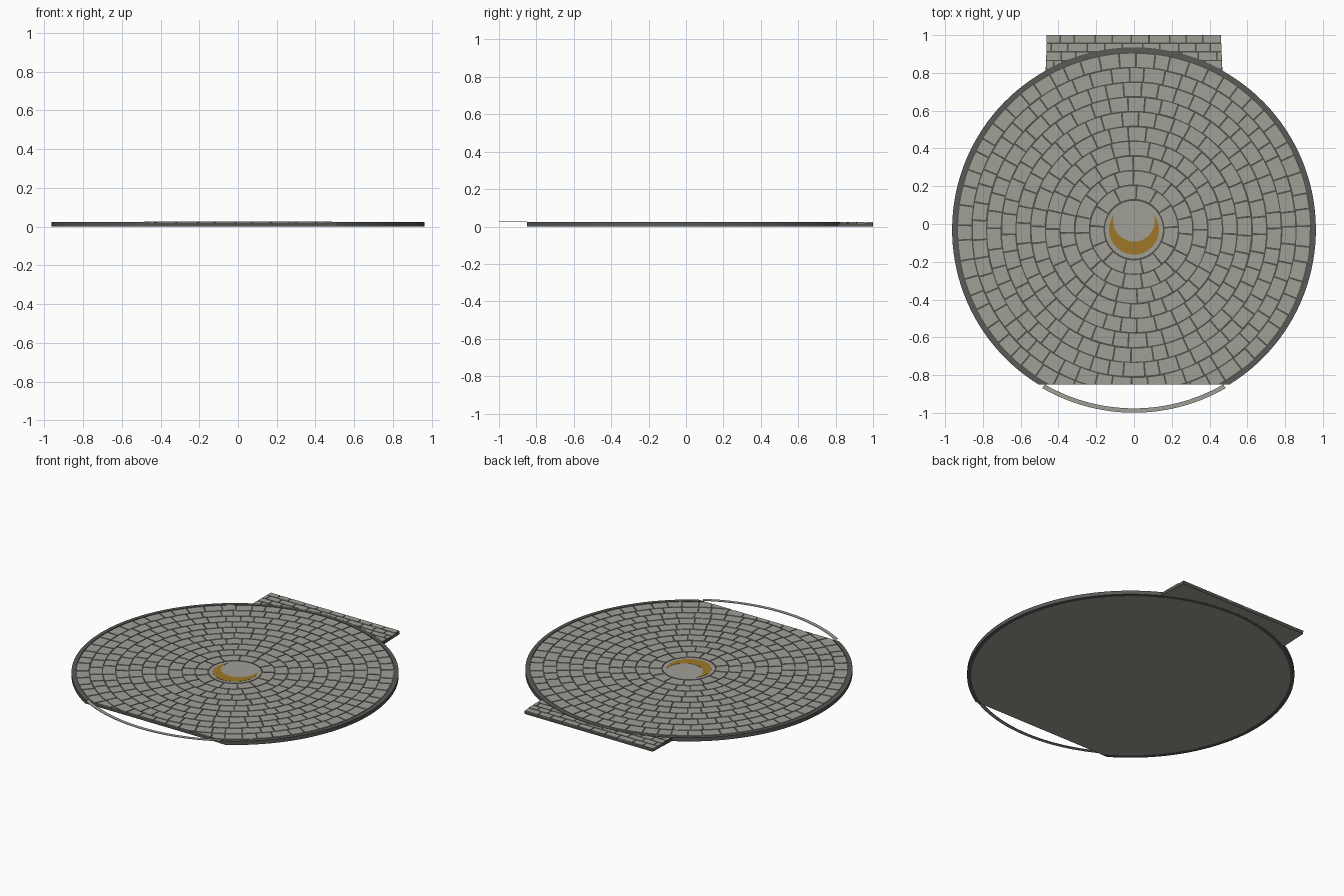
import bpy, bmesh, math, random
from math import sin, cos, pi, sqrt

if "Cube" in bpy.data.objects:
    bpy.data.objects.remove(bpy.data.objects["Cube"])

random.seed(4)
CY, R, FLAT = -0.03, 0.963, -0.85      # disc centre, radius, flat front cut
TOP = 0.024


def material(name, rgb):
    m = bpy.data.materials.new(name)
    m.diffuse_color = (*rgb, 1)
    m.use_nodes = True
    m.node_tree.nodes["Principled BSDF"].inputs["Base Color"].default_value = m.diffuse_color
    return m


STONE = material("pale stone", (0.35, 0.345, 0.305))
MORTAR = material("dark mortar", (0.083, 0.086, 0.076))
RIM = material("rim grey", (0.098, 0.103, 0.095))
GOLD = material("gold", (0.34, 0.185, 0.023))


def polar(r, a):
    return (r * cos(a), CY + r * sin(a))


def prism(bm, pts, z0, z1):
    lo = [bm.verts.new((x, y, z0)) for x, y in pts]
    hi = [bm.verts.new((x, y, z1)) for x, y in pts]
    bm.faces.new(lo[::-1])
    bm.faces.new(hi)
    n = len(pts)
    for i in range(n):
        j = (i + 1) % n
        bm.faces.new((lo[i], lo[j], hi[j], hi[i]))


def sector(bm, r0, r1, a0, a1, z0, z1, n):
    # curved block made of quads
    rows = []
    for i in range(n + 1):
        a = a0 + (a1 - a0) * i / n
        rows.append([bm.verts.new((*polar(r, a), z))
                     for r, z in ((r0, z0), (r1, z0), (r1, z1), (r0, z1))])
    for p, q in zip(rows, rows[1:]):
        for k in range(4):
            m = (k + 1) % 4
            bm.faces.new((p[k], p[m], q[m], q[k]))
    bm.faces.new(rows[0])
    bm.faces.new(rows[-1][::-1])


def finish(bm, name, mat, cut=False, under=None):
    if cut:  # trim at the flat front edge and cap the openings
        bmesh.ops.bisect_plane(bm, geom=bm.verts[:] + bm.edges[:] + bm.faces[:],
                               plane_co=(0, FLAT, 0), plane_no=(0, -1, 0),
                               clear_outer=True)
        bmesh.ops.holes_fill(bm, edges=[e for e in bm.edges if e.is_boundary])
    bmesh.ops.dissolve_degenerate(bm, dist=1e-5, edges=bm.edges[:])
    bmesh.ops.recalc_face_normals(bm, faces=bm.faces[:])
    me = bpy.data.meshes.new(name)
    bm.to_mesh(me)
    bm.free()
    me.materials.append(mat)
    if under:  # downward faces take the second colour
        me.materials.append(under)
        for p in me.polygons:
            p.material_index = 1 if p.normal.z < -0.5 else 0
    ob = bpy.data.objects.new(name, me)
    bpy.context.collection.objects.link(ob)
    return ob


# Base disc with a flat front: mortar on top, stone underneath
half = math.asin((CY - FLAT) / R)
a_start, a_end = -half, pi + half
bm = bmesh.new()
prism(bm, [polar(R - 0.015, -pi / 2 + 2 * pi * i / 110) for i in range(110)], 0.001, 0.0205)
finish(bm, "mortar_base", MORTAR, True, STONE)

# Outer rim band
bm = bmesh.new()
sector(bm, 0.939, R, a_start - 0.05, a_end + 0.05, 0, TOP, 112)
finish(bm, "outer_rim", RIM, True)

# Ten rings of paving stones
bm = bmesh.new()
R0, STEP, GAP = 0.158, 0.0778, 0.009
for k in range(10):
    r0, r1 = R0 + k * STEP + 0.004, R0 + (k + 1) * STEP - 0.004
    rm = (r0 + r1) / 2
    n = round(2 * pi * rm / 0.093)
    da = 2 * pi / n
    start = random.random() * da
    joints = [start + da * (i + random.uniform(-0.13, 0.13)) for i in range(n)]
    joints.append(joints[0] + 2 * pi)
    for a, b in zip(joints, joints[1:]):
        g = GAP / 2 / rm
        j = random.uniform(-0.0015, 0.0015)
        sector(bm, r0 + j, r1 + j, a + g, b - g, 0.015, TOP, 4 if k < 3 else 2)
finish(bm, "paving_rings", STONE, True)

# Centre medallion
bm = bmesh.new()
prism(bm, [polar(0.153, 2 * pi * i / 64) for i in range(64)], 0.015, TOP)
finish(bm, "centre_medallion", STONE)

# Gold crescent inlay: quads between an outer and an inner arc
ro, ri, off = 0.132, 0.11, 0.047
yi = (ro * ro - ri * ri + off * off) / (2 * off)      # tip height above centre
to, ti = math.asin(yi / ro), math.asin((yi - off) / ri)
N = 40
outer = [polar(ro, pi - to + (pi + 2 * to) * i / N) for i in range(N + 1)]
inner = [(x, y + off) for x, y in
         (polar(ri, pi - ti + (pi + 2 * ti) * i / N) for i in range(N + 1))]
bm = bmesh.new()
layers = []
for z in (0.023, 0.0252):
    vo = [bm.verts.new((*p, z)) for p in outer]
    vi = [bm.verts.new((*p, z)) for p in inner]
    for i in range(N):
        bm.faces.new((vo[i], vo[i + 1], vi[i + 1], vi[i]))
    layers.append((vo, vi))
for a, b in zip(*layers):
    for i in range(N):
        bm.faces.new((a[i], a[i + 1], b[i + 1], b[i]))
bmesh.ops.remove_doubles(bm, verts=bm.verts[:], dist=1e-5)
finish(bm, "gold_crescent", GOLD)

# Rear path slab, ending under the rim
bm = bmesh.new()
edge = [(x, CY + sqrt(0.945 ** 2 - x * x)) for x in (-0.469 + 0.938 * i / 24 for i in range(25))]
prism(bm, edge + [(0.46, 1.0), (-0.46, 1.0)], 0.0005, 0.02)
finish(bm, "path_base", MORTAR, False, STONE)


def disc_edge(x):
    return CY + sqrt((R + 0.002) ** 2 - x * x)


# Rear path stones, trimmed against the disc
bm = bmesh.new()
for row in range(5):
    y1 = 1.0 - row * 0.046
    y0 = y1 - 0.039
    x = -0.464 - (row % 2) * 0.045
    while x < 0.45:
        w = random.uniform(0.075, 0.11)
        xa, xb = max(x, -0.464), min(x + w - 0.008, 0.464)
        x += w
        if xb - xa < 0.015:
            continue
        xs = [xa + (xb - xa) * i / 6 for i in range(7)]
        xs = [v for v in xs if disc_edge(v) < y1 - 0.002]
        if len(xs) > 1:
            front = [(v, max(y0, disc_edge(v))) for v in xs]
            prism(bm, front + [(xs[-1], y1), (xs[0], y1)], 0.015, TOP - 0.001)
finish(bm, "path_stones", STONE)

# Thin free-standing edging arc in front
bm = bmesh.new()
A = math.radians(30)
sector(bm, 0.946, 0.969, -pi / 2 - A, -pi / 2 + A, 0.0245, 0.0275, 30)
finish(bm, "front_edging_arc", STONE)
